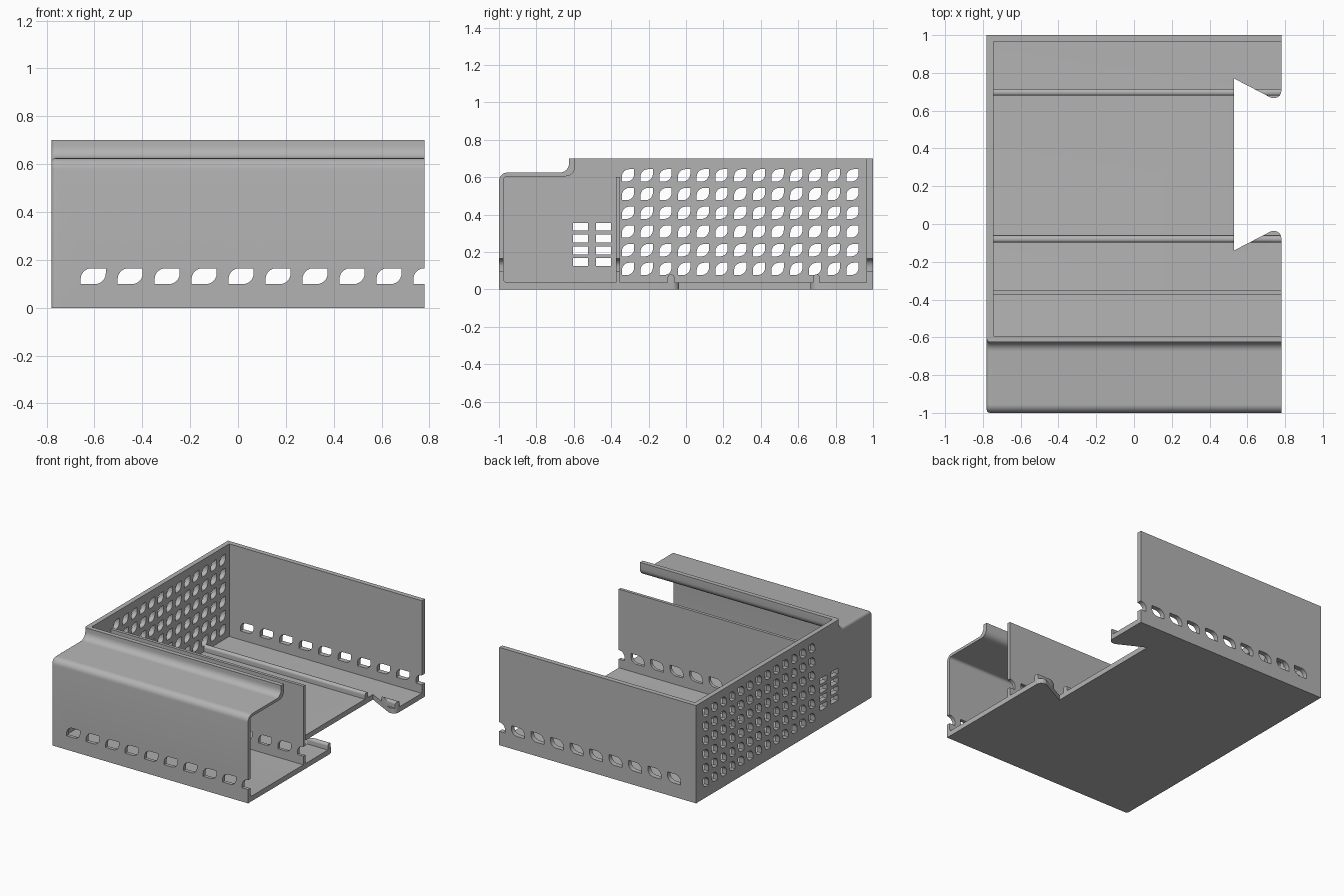
import bpy, bmesh, math
from mathutils import Vector

if "Cube" in bpy.data.objects:
    bpy.data.objects.remove(bpy.data.objects["Cube"], do_unlink=True)

mat = bpy.data.materials.new("grey plastic")
mat.use_nodes = True
mat.diffuse_color = (0.45, 0.45, 0.45, 1)
mat.node_tree.nodes["Principled BSDF"].inputs["Base Color"].default_value = mat.diffuse_color

X0, XI, X1 = -0.78, -0.745, 0.78      # closed side, its inner face, open side
FLOOR, TOP = 0.037, 0.7


def rounded(corners, steps=6):
    """Outline from (u, v, radius) corners, radius optional."""
    out, n = [], len(corners)
    for i, c in enumerate(corners):
        p = Vector(c[:2])
        r = c[2] if len(c) > 2 else 0
        if not r:
            out.append(p)
            continue
        a = (Vector(corners[i - 1][:2]) - p).normalized()
        b = (Vector(corners[(i + 1) % n][:2]) - p).normalized()
        half = a.angle(b) / 2
        centre = p + (a + b).normalized() * (r / math.sin(half))
        start = p + a * (r / math.tan(half)) - centre
        end = p + b * (r / math.tan(half)) - centre
        sweep = start.angle(end)
        for k in range(steps + 1):
            t = k / steps
            out.append(centre + (start * math.sin((1 - t) * sweep)
                                 + end * math.sin(t * sweep)) / math.sin(sweep))
    return out


def add_prism(bm, outline, axis, lo, hi):
    """Extrude a closed outline along one axis."""
    def place(p, d):
        return {"X": (d, p.x, p.y), "Y": (p.x, d, p.y), "Z": (p.x, p.y, d)}[axis]
    base = [bm.verts.new(place(p, lo)) for p in outline]
    cap = [bm.verts.new(place(p, hi)) for p in outline]
    n = len(base)
    faces = [bm.faces.new(base), bm.faces.new(cap)]
    for i in range(n):
        j = (i + 1) % n
        faces.append(bm.faces.new((base[i], base[j], cap[j], cap[i])))
    bmesh.ops.recalc_face_normals(bm, faces=faces)


def make(name, prisms):
    bm = bmesh.new()
    for prism in prisms:
        add_prism(bm, *prism)
    mesh = bpy.data.meshes.new(name)
    bm.to_mesh(mesh)
    bm.free()
    mesh.materials.append(mat)
    obj = bpy.data.objects.new(name, mesh)
    bpy.context.collection.objects.link(obj)
    return obj


def leaf(u, v, w, h, r):
    """Rectangle with two opposite rounded corners."""
    w, h = w / 2, h / 2
    return rounded([(u - w, v - h), (u + w, v - h, r), (u + w, v + h), (u - w, v + h, r)])


def box(u0, u1, v0, v1):
    return rounded([(u0, v0), (u1, v0), (u1, v1), (u0, v1)])


# Cutters: long-wall vents, end-wall vents and slots, floor notch
vents = make("vent_cutter", [(leaf(-0.605 + 0.1545 * i, 0.132, 0.105, 0.066, 0.045), "Y", -1.1, 1.1)
                             for i in range(10)])
grille = [(leaf(-0.31 + 0.1 * i, 0.11 + 0.1 * j, 0.066, 0.066, 0.04), "X", -0.9, -0.7)
          for i in range(13) for j in range(6)]
grille += [(box(y, y + 0.08, z, z + 0.042), "X", -0.9, -0.7)
           for y in (-0.605, -0.48) for z in (0.125, 0.188, 0.251, 0.314)]
grille = make("grille_cutter", grille)
edge = X1 + 0.0005
notch = make("notch_cutter", [(rounded([
    (0.53, -0.14), (edge, -0.01, 0.04), (edge, -0.1), (0.9, -0.1),
    (0.9, 0.73), (edge, 0.73), (edge, 0.64, 0.04), (0.53, 0.77)]), "Z", -0.1, 0.3)])
cutters = (vents, grille, notch)
for c in cutters:
    c.hide_render = True


def finish(obj, *cuts):
    """Apply the cuts and set the shading."""
    for c in cuts:
        mod = obj.modifiers.new("cut", "BOOLEAN")
        mod.operation, mod.solver, mod.object = "DIFFERENCE", "EXACT", c
    bpy.context.view_layer.update()
    deps = bpy.context.evaluated_depsgraph_get()
    mesh = bpy.data.meshes.new_from_object(obj.evaluated_get(deps))
    obj.modifiers.clear()
    obj.data = mesh
    bpy.ops.object.select_all(action="DESELECT")
    obj.select_set(True)
    bpy.context.view_layer.objects.active = obj
    bpy.ops.object.shade_smooth_by_angle(angle=math.radians(35))


# Floor, back wall, front wall and stepped hood in one profile
shell = make("shell", [(rounded([
    (-1, 0), (1, 0), (1, TOP), (0.965, TOP), (0.965, FLOOR), (-0.975, FLOOR, 0.02),
    (-0.975, 0.605, 0.02), (-0.593, 0.605, 0.05), (-0.593, TOP), (-0.625, TOP),
    (-0.625, 0.625, 0.05), (-1, 0.625, 0.045)]), "X", XI, X1)])
finish(shell, vents, notch)

# Perforated end wall, softened along the front and hood edges
end_wall = make("end_wall", [(rounded([
    (-1, 0), (1, 0), (1, TOP), (-0.625, TOP), (-0.625, 0.625, 0.05),
    (-1, 0.625, 0.045)]), "X", X0, XI)])
bm = bmesh.new()
bm.from_mesh(end_wall.data)
soft = [e for e in bm.edges
        if all(v.co.x < X0 + 0.001 and v.co.y < -0.62 for v in e.verts)
        and max(v.co.z for v in e.verts) > 0.01]
bmesh.ops.bevel(bm, geom=soft, offset=0.018, segments=4, profile=0.5, affect="EDGES")
bm.to_mesh(end_wall.data)
bm.free()
finish(end_wall, grille)

# Inner partition
partition = make("partition", [(box(-0.375, -0.353, FLOOR, 0.6), "X", XI, X1)])
finish(partition, vents)

# Rounded floor rails
for name, y in (("front_rail", -0.08), ("back_rail", 0.697)):
    rail = make(name, [(rounded([
        (y - 0.018, FLOOR), (y + 0.018, FLOOR), (y + 0.018, 0.08, 0.016),
        (y - 0.018, 0.08, 0.016)]), "X", XI, X1)])
    finish(rail, notch)

for c in cutters:
    bpy.data.objects.remove(c, do_unlink=True)
